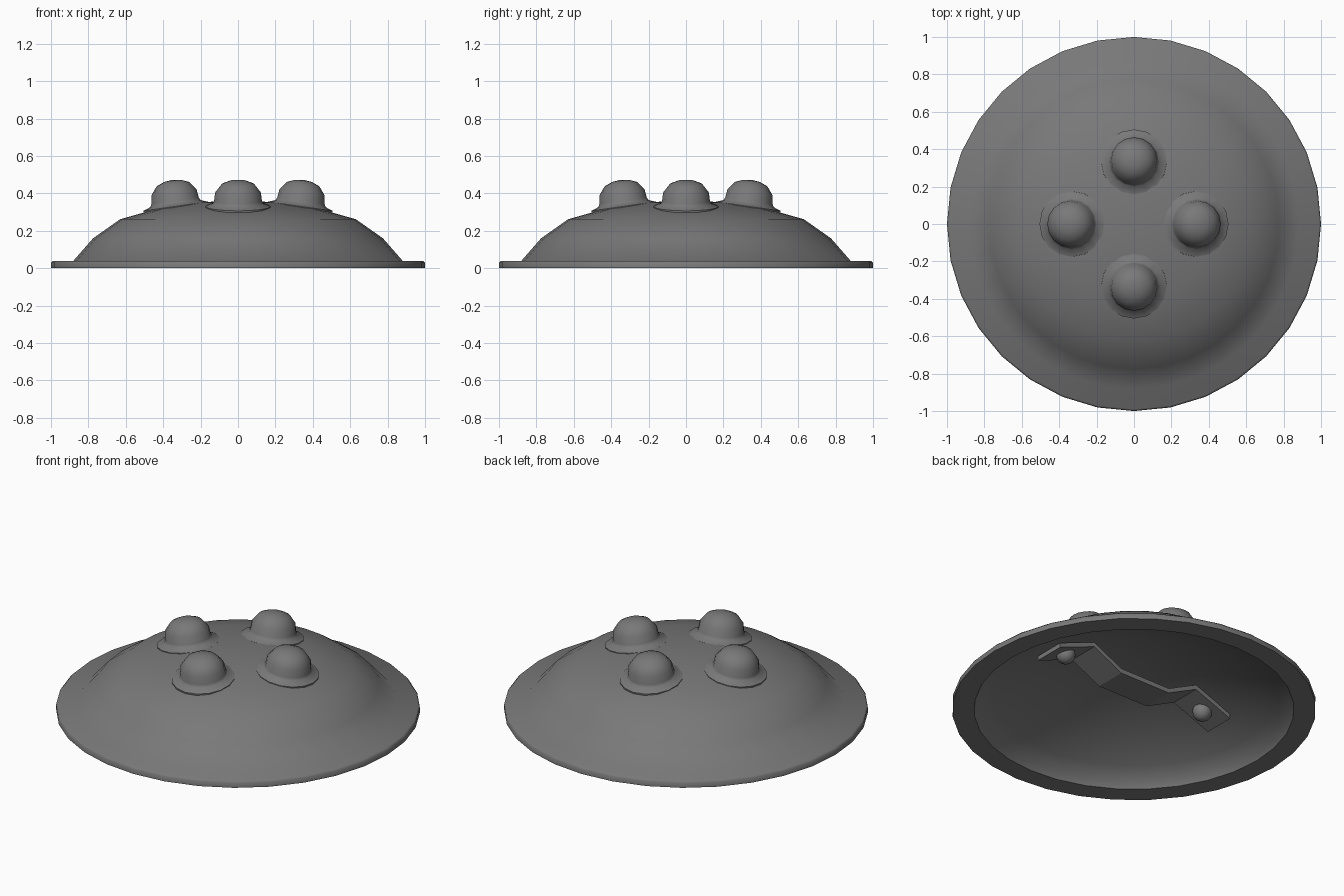
import bpy, bmesh, math
from mathutils import Matrix, Vector

if "Cube" in bpy.data.objects:
    bpy.data.objects.remove(bpy.data.objects["Cube"])

iron = bpy.data.materials.new("dark_grey_iron")
iron.diffuse_color = (0.19, 0.19, 0.19, 1)
iron.use_nodes = True
iron.node_tree.nodes["Principled BSDF"].inputs["Base Color"].default_value = iron.diffuse_color


def finish(name, bm, angle=35):
    bmesh.ops.remove_doubles(bm, verts=bm.verts, dist=1e-5)
    bmesh.ops.recalc_face_normals(bm, faces=bm.faces)
    me = bpy.data.meshes.new(name)
    bm.to_mesh(me)
    bm.free()
    me.materials.append(iron)
    ob = bpy.data.objects.new(name, me)
    bpy.context.collection.objects.link(ob)
    bpy.ops.object.select_all(action='DESELECT')
    ob.select_set(True)
    bpy.context.view_layer.objects.active = ob
    bpy.ops.object.shade_smooth_by_angle(angle=math.radians(angle))
    return ob


def lathe(name, profile, sides, matrix=Matrix(), angle=35):
    """Revolve a (radius, z) profile around z."""
    bm = bmesh.new()
    verts = [bm.verts.new((r, 0, z)) for r, z in profile]
    edges = [bm.edges.new(p) for p in zip(verts, verts[1:])]
    bmesh.ops.spin(bm, geom=verts + edges, cent=(0, 0, 0), axis=(0, 0, 1),
                   angle=math.tau, steps=sides, use_merge=True)
    bm.transform(matrix)
    return finish(name, bm, angle)


# domed shield body: outside, rim, then hollow inside
lathe("shield_body", [(0, 0.362), (0.22, 0.352), (0.43, 0.318), (0.63, 0.262),
                      (0.775, 0.16), (0.88, 0.04), (0.99, 0.04), (1.0, 0.03),
                      (1.0, 0.0), (0.88, 0.0), (0.86, 0.035), (0.78, 0.09),
                      (0.61, 0.165), (0.37, 0.25), (0, 0.30)], 32, angle=50)

# four flanged bosses, tilted with the dome
boss = [(0, -0.03), (0.175, -0.03), (0.175, -0.005), (0.135, 0.01), (0.128, 0.025),
        (0.122, 0.07), (0.087, 0.115), (0.045, 0.132), (0, 0.138)]
for i in range(4):
    m = (Matrix.Rotation(i * math.pi / 2, 4, 'Z')
         @ Matrix.Translation((0.333, 0, 0.336))
         @ Matrix.Rotation(math.radians(8), 4, 'Y'))
    lathe(f"boss_{i + 1}", boss, 16, m, 50)

# bent grip strap across the inside
half = [(0.17, 0.125), (0.365, 0.22), (0.61, 0.125)]
path = [(-x, z) for x, z in reversed(half)] + half
t = 0.028
bm = bmesh.new()
outline = path + [(x, z + t) for x, z in reversed(path)]
n = len(path)
rows = []
for y in (-0.095, 0.095):
    rows.append([bm.verts.new((x, y, z)) for x, z in outline])
for a in range(2 * n):
    b = (a + 1) % (2 * n)
    bm.faces.new((rows[0][a], rows[0][b], rows[1][b], rows[1][a]))
for row in rows:
    for a in range(n - 1):
        bm.faces.new((row[a], row[a + 1], row[2 * n - 2 - a], row[2 * n - 1 - a]))
finish("grip_strap", bm, 20)

# rivets holding the strap ends
for side, label in ((-1, "left"), (1, "right")):
    bm = bmesh.new()
    bmesh.ops.create_uvsphere(bm, u_segments=12, v_segments=8, radius=0.055)
    bm.transform(Matrix.Translation(Vector((side * 0.49, 0, 0.165))))
    finish(f"rivet_{label}", bm, 60)
